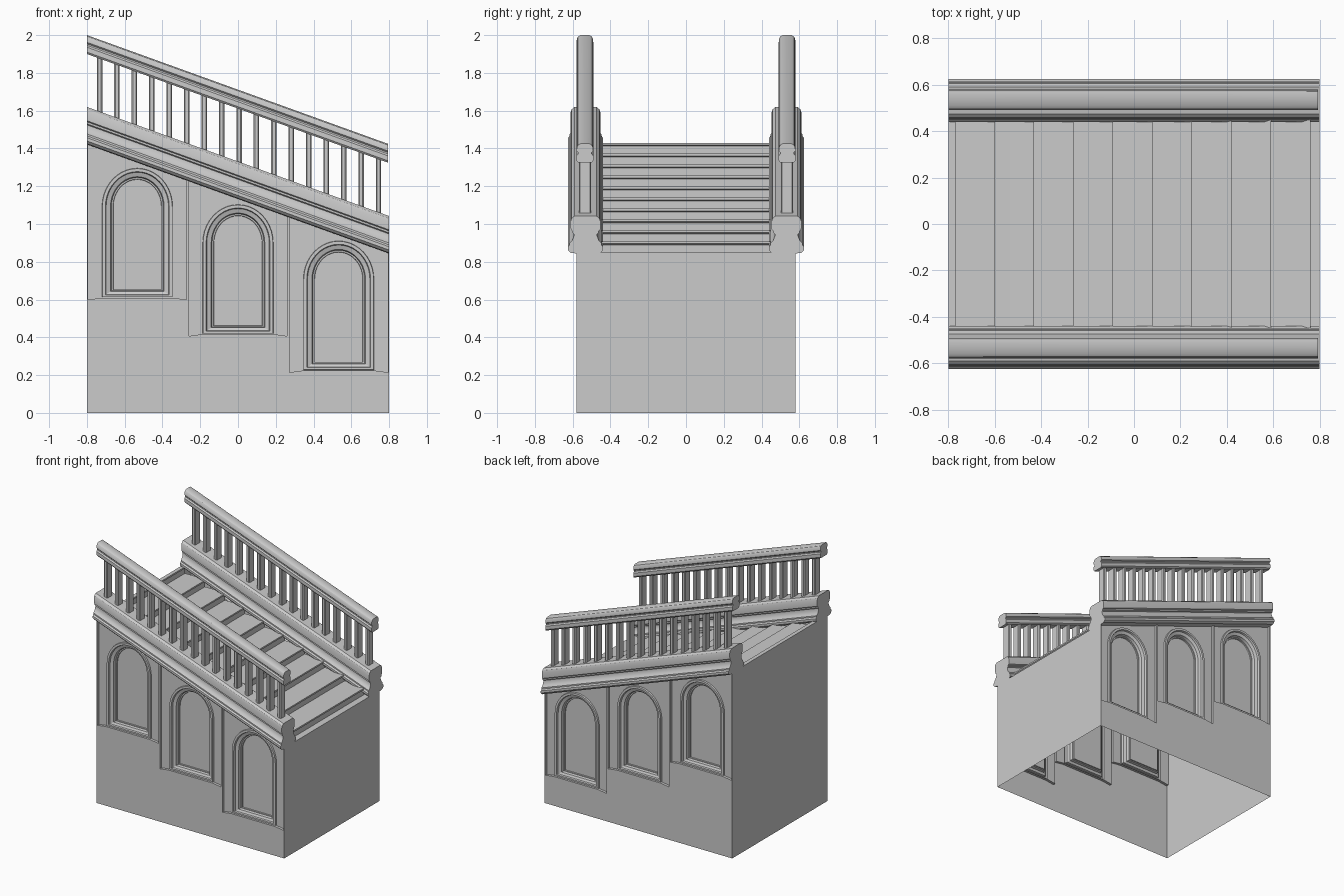
import bpy, bmesh, math

if "Cube" in bpy.data.objects:
    bpy.data.objects.remove(bpy.data.objects["Cube"])

S = 0.361                      # stair slope


def line(x):                   # underside line of the string course
    return 1.136 - S * x


def finish(bm, name, angle=30):
    bmesh.ops.recalc_face_normals(bm, faces=bm.faces[:])
    me = bpy.data.meshes.new(name)
    bm.to_mesh(me)
    bm.free()
    ob = bpy.data.objects.new(name, me)
    bpy.context.collection.objects.link(ob)
    bpy.ops.object.select_all(action='DESELECT')
    ob.select_set(True)
    bpy.context.view_layer.objects.active = ob
    bpy.ops.object.shade_smooth_by_angle(angle=math.radians(angle))
    return ob


def loft(bm, a, b):
    n = len(a)
    for i in range(n):
        bm.faces.new((a[i], a[(i + 1) % n], b[(i + 1) % n], b[i]))


def edge_loop(bm, vs):
    out = []
    for i in range(len(vs)):
        pair = (vs[i], vs[(i + 1) % len(vs)])
        out.append(bm.edges.get(pair) or bm.edges.new(pair))
    return out


def sloped_bar(name, half, yc, z0, x0, x1):
    """Sweep a symmetric (half width, height) profile down the slope."""
    prof = [(w, h) for w, h in half] + [(-w, h) for w, h in reversed(half)]
    bm = bmesh.new()
    a, b = [[bm.verts.new((x, yc + w, z0 - S * x + h)) for w, h in prof] for x in (x0, x1)]
    loft(bm, a, b)
    bm.faces.new(a)
    bm.faces.new(b)
    finish(bm, name)


def arch(bm, c, base, o, y):
    """Round-headed window outline, inset by o."""
    w, spring, rise = 0.187 - o, base + 0.48, 0.203 - o
    pts = [(c - w, base + 0.7 * o), (c + w, base + 0.7 * o)]
    for i in range(21):
        t = math.pi * i / 20
        pts.append((c + w * math.cos(t), spring + rise * math.sin(t)))
    return [bm.verts.new((x, y, z)) for x, z in pts]


def side_wall(name, s):
    bm = bmesh.new()
    outline = [(-0.8, 0), (0.8, 0), (0.8, line(0.8) + 0.03), (-0.8, line(-0.8) + 0.03)]
    face_edges = edge_loop(bm, [bm.verts.new((x, s * 0.58, z)) for x, z in outline])
    for c in (-0.533, 0, 0.533):
        b = 0.612 - S * c - 0.192
        l, r = c - 0.26, c + 0.26
        # recessed bay with slanted sill ends
        bay = [(l, b - 0.013), (c - 0.187, b - 0.003), (c + 0.187, b - 0.003), (r, b - 0.013),
               (r, line(r) + 0.012), (l, line(l) + 0.012)]
        outer = [bm.verts.new((x, s * 0.58, z)) for x, z in bay]
        inner = [bm.verts.new((x, s * 0.56, z)) for x, z in bay]
        face_edges += edge_loop(bm, outer)
        loft(bm, outer, inner)
        # moulded window surround stepping back to the blind panel
        rings = [arch(bm, c, b, o, s * y) for o, y in
                 ((0, 0.56), (0.002, 0.572), (0.018, 0.572), (0.022, 0.558),
                  (0.045, 0.55), (0.05, 0.53), (0.058, 0.53), (0.06, 0.522))]
        bmesh.ops.triangle_fill(bm, edges=edge_loop(bm, inner) + edge_loop(bm, rings[0]),
                                use_beauty=True, normal=(0, s, 0))
        for p, q in zip(rings, rings[1:]):
            loft(bm, p, q)
        bm.faces.new(rings[-1])
    bmesh.ops.triangle_fill(bm, edges=face_edges, use_beauty=True, normal=(0, s, 0))
    finish(bm, name)


# end walls (the base is hollow and open below)
for name, x, top in (("high_end_wall", -0.8, 1.43), ("low_end_wall", 0.8, 0.85)):
    bm = bmesh.new()
    bm.faces.new([bm.verts.new((x, y, z)) for y, z in
                  ((-0.58, 0), (0.58, 0), (0.58, top), (-0.58, top))])
    ob = finish(bm, name)
    if (ob.data.polygons[0].normal.x > 0) != (x > 0):
        ob.data.flip_normals()

# stairs with small nosings
prof = [(-0.8, 1.43)]
for k in range(10):
    x, z = -0.77 + 0.17 * k, 1.43 - 0.058 * k
    prof += [(x, z), (x, z - 0.012), (x - 0.01, z - 0.018), (x - 0.01, z - 0.058)]
prof.append((0.8, 0.85))
bm = bmesh.new()
a, b = [[bm.verts.new((x, y, z)) for x, z in prof] for y in (-0.47, 0.47)]
for i in range(len(prof) - 1):
    bm.faces.new((a[i], a[i + 1], b[i + 1], b[i]))
ob = finish(bm, "stairs")
if ob.data.polygons[0].normal.z < 0:
    ob.data.flip_normals()

STRING = [(0.05, -0.003), (0.078, 0), (0.093, 0.015), (0.093, 0.032), (0.084, 0.042),
          (0.084, 0.052), (0.07, 0.066), (0.062, 0.088), (0.062, 0.1), (0.07, 0.106),
          (0.07, 0.116), (0.078, 0.122), (0.079, 0.165), (0.073, 0.183), (0.058, 0.195)]
RAIL = [(0.036, 0), (0.044, 0.01), (0.044, 0.036), (0.036, 0.046), (0.036, 0.054),
        (0.044, 0.062), (0.043, 0.08), (0.036, 0.093), (0.024, 0.1)]

for side, s in (("front", -1), ("back", 1)):
    side_wall(side + "_wall", s)
    sloped_bar(side + "_string_course", STRING, s * 0.532, 1.136, -0.8, 0.8)
    sloped_bar(side + "_handrail", RAIL, s * 0.535, 1.6112, -0.8, 0.793)
    # chamfered balusters
    bm = bmesh.new()
    hx, hy, ch = 0.0145, 0.032, 0.006
    plan = [(hx, hy - ch), (hx - ch, hy), (ch - hx, hy), (-hx, hy - ch),
            (-hx, ch - hy), (ch - hx, -hy), (hx - ch, -hy), (hx, ch - hy)]
    for i in range(17):
        cx = -0.733 + 0.0923 * i
        lo, hi = [[bm.verts.new((cx + px, s * 0.535 + py, z0 - S * (cx + px)))
                   for px, py in plan] for z0 in (1.325, 1.616)]
        loft(bm, lo, hi)
        bm.faces.new(lo)
        bm.faces.new(hi)
    finish(bm, side + "_balusters")
